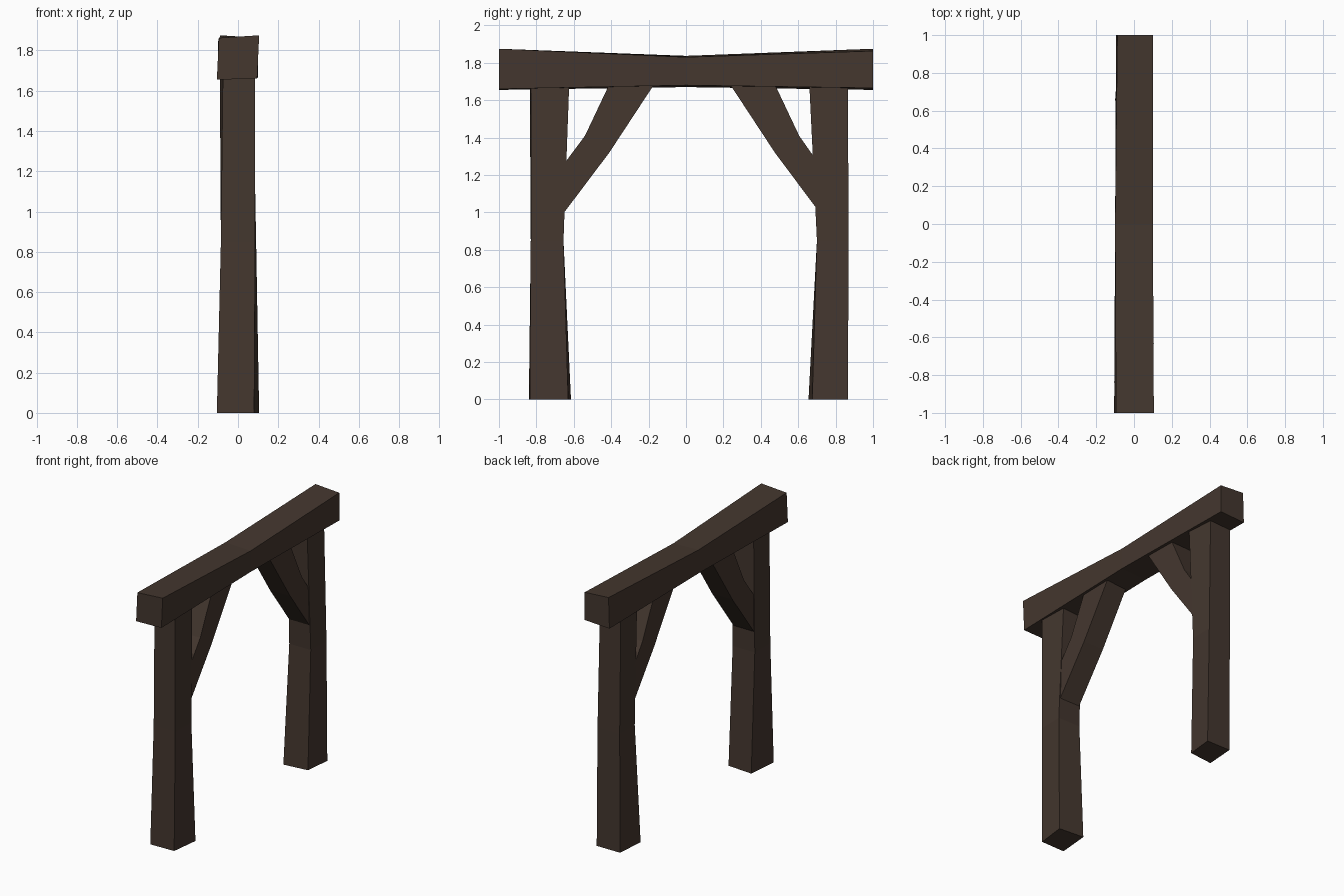
import bpy, bmesh

if "Cube" in bpy.data.objects:
    bpy.data.objects.remove(bpy.data.objects["Cube"])

wood = bpy.data.materials.new("dark_brown_wood")
wood.diffuse_color = (0.058, 0.038, 0.028, 1)
wood.use_nodes = True
wood.node_tree.nodes["Principled BSDF"].inputs["Base Color"].default_value = wood.diffuse_color


def loft(name, rings):
    """Flat-shaded timber skinned through four-cornered rings."""
    bm = bmesh.new()
    loops = [[bm.verts.new(p) for p in ring] for ring in rings]
    for a, b in zip(loops, loops[1:]):
        for i in range(4):
            j = (i + 1) % 4
            bm.faces.new((a[i], a[j], b[j], b[i]))
    bm.faces.new(loops[0])
    bm.faces.new(loops[-1])
    bmesh.ops.recalc_face_normals(bm, faces=bm.faces)
    me = bpy.data.meshes.new(name)
    bm.to_mesh(me)
    bm.free()
    me.materials.append(wood)
    ob = bpy.data.objects.new(name, me)
    bpy.context.collection.objects.link(ob)
    return ob


def post(name, sections):
    loft(name, [[(x, y, z) for x, y in c] for z, c in sections])


# Hand-hewn posts: narrow waist and a slight twist
post("front_post", [
    (0.00, [(-.105, -.84), (.08, -.835), (.105, -.63), (-.085, -.615)]),
    (0.85, [(-.085, -.83), (.085, -.83), (.09, -.655), (-.085, -.655)]),
    (1.67, [(-.075, -.835), (.085, -.83), (.075, -.625), (-.09, -.635)])])
post("rear_post", [
    (0.00, [(-.10, .655), (.08, .675), (.10, .865), (-.085, .865)]),
    (0.85, [(-.085, .70), (.085, .70), (.09, .87), (-.085, .87)]),
    (1.67, [(-.075, .66), (.085, .66), (.075, .865), (-.09, .865)])])

# Sagging top beam, ends twisted in opposite directions
beam = [
    (-1, [(-.105, 1.655), (.095, 1.66), (.105, 1.875), (-.095, 1.862)]),
    (0, [(-.10, 1.67), (.10, 1.68), (.10, 1.83), (-.10, 1.837)]),
    (1, [(-.095, 1.655), (.10, 1.665), (.10, 1.863), (-.088, 1.875)])]
loft("top_beam", [[(x, y, z) for x, z in c] for y, c in beam])


# Bent corner braces: each station is an outer and an inner (y, z) point
def brace(name, stations):
    w = 0.08
    loft(name, [[(-w, *o), (w, *o), (w, *i), (-w, *i)] for o, i in stations])


brace("front_brace", [((-.67, 1.235), (-.67, .975)),
                      ((-.54, 1.41), (-.41, 1.32)),
                      ((-.41, 1.685), (-.17, 1.685))])
brace("rear_brace", [((.71, 1.26), (.71, 1.005)),
                     ((.605, 1.41), (.475, 1.32)),
                     ((.475, 1.685), (.235, 1.685))])
